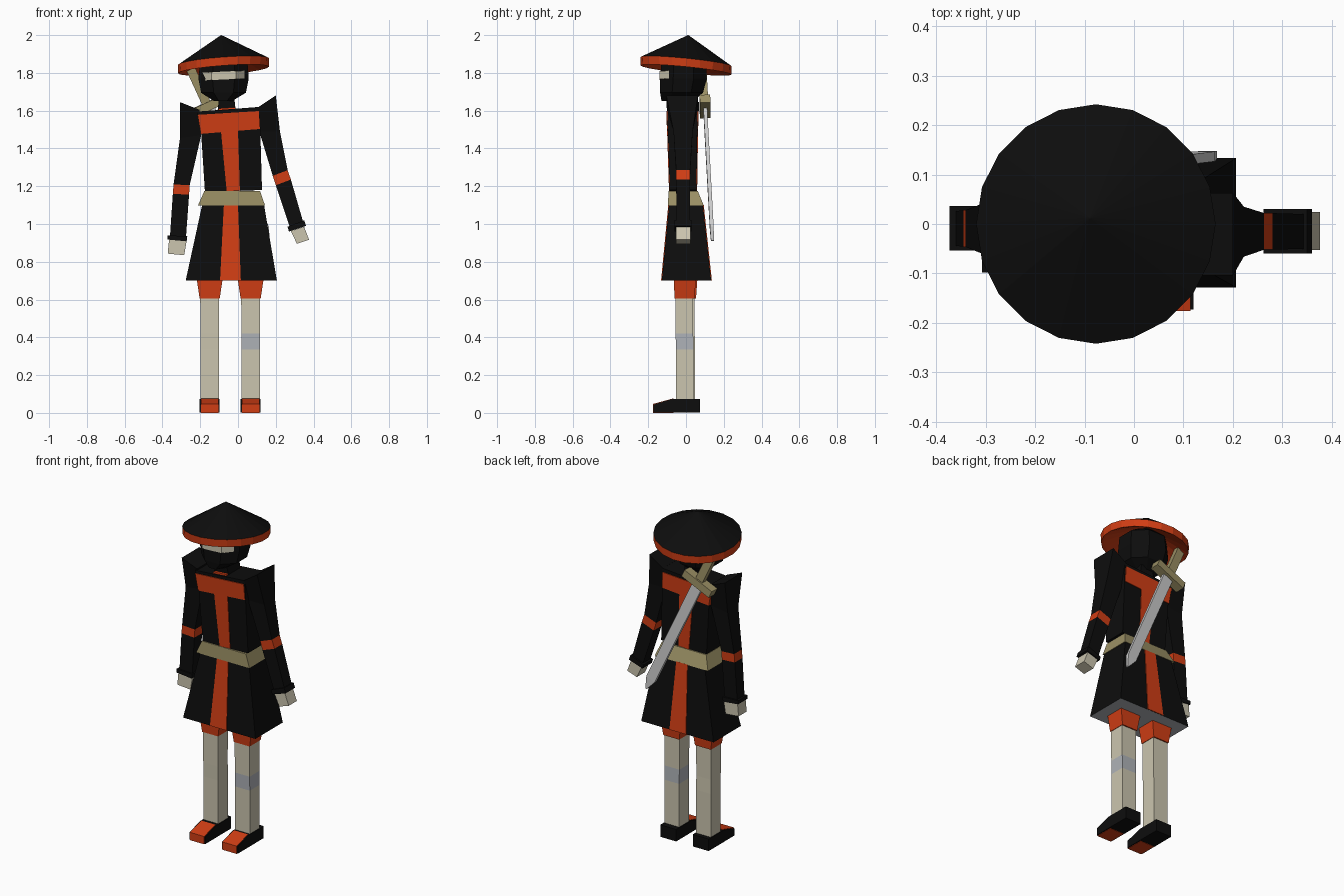
import bpy, bmesh, math
from mathutils import Vector

if "Cube" in bpy.data.objects:
    bpy.data.objects.remove(bpy.data.objects["Cube"])


def material(name, rgb):
    m = bpy.data.materials.new(name)
    m.diffuse_color = (*rgb, 1)
    m.use_nodes = True
    m.node_tree.nodes["Principled BSDF"].inputs["Base Color"].default_value = m.diffuse_color
    return m


BLACK = material("black_cloth", (0.004, 0.004, 0.004))
ORANGE = material("orange_cloth", (0.63, 0.047, 0.007))
BONE = material("bone_wraps", (0.60, 0.56, 0.43))
OLIVE = material("olive_leather", (0.33, 0.28, 0.13))
PATCH = material("grey_patch", (0.43, 0.45, 0.48))


def loft(name, rings, mats, cap_mats=None):
    """Skin equal-sized rings; one material per segment, capped at both ends."""
    mats = mats if isinstance(mats, list) else [mats] * (len(rings) - 1)
    caps = cap_mats or (mats[0], mats[-1])
    slots = list(dict.fromkeys([m for m in mats + list(caps)]))
    bm = bmesh.new()
    vs = [[bm.verts.new(p) for p in r] for r in rings]
    n = len(rings[0])
    for s, m in enumerate(mats):
        for i in range(n):
            j = (i + 1) % n
            f = bm.faces.new((vs[s][i], vs[s][j], vs[s + 1][j], vs[s + 1][i]))
            f.material_index = slots.index(m)
    for r, m in zip((vs[0], vs[-1]), caps):
        bm.faces.new(r).material_index = slots.index(m)
    bmesh.ops.remove_doubles(bm, verts=bm.verts, dist=1e-5)
    bmesh.ops.recalc_face_normals(bm, faces=bm.faces)
    me = bpy.data.meshes.new(name)
    bm.to_mesh(me)
    bm.free()
    if slots != [None]:
        for m in slots:
            me.materials.append(m)
    ob = bpy.data.objects.new(name, me)
    bpy.context.collection.objects.link(ob)
    return ob


def ring(a, b, y0, y1):
    """Rectangle spanning front-view points a, b (x, z) and depth y0..y1."""
    return [(a[0], y0, a[1]), (b[0], y0, b[1]), (b[0], y1, b[1]), (a[0], y1, a[1])]


def flat(x0, x1, y0, y1, z):
    return ring((x0, z), (x1, z), y0, y1)


def octagon(x0, x1, y0, y1, z, k=0.28):
    cx, cy = (x1 - x0) * k, (y1 - y0) * k
    return [(x0 + cx, y0, z), (x1 - cx, y0, z), (x1, y0 + cy, z), (x1, y1 - cy, z),
            (x1 - cx, y1, z), (x0 + cx, y1, z), (x0, y1 - cy, z), (x0, y0 + cy, z)]


# Tilted conical hat with orange rim and lining
HX = -0.077


def hat_ring(r, z):
    pts = []
    for i in range(20):
        a = math.tau * i / 20
        x, y = r * math.cos(a), r * math.sin(a)
        pts.append((HX + x, y, z + 0.073 * x - 0.10 * y))
    return pts


def hat_tip(z):
    return [(HX - 0.012, 0.012, z)] * 20


hat_rings = [hat_ring(0.001, 2.0), hat_ring(0.242, 1.86), hat_ring(0.24, 1.815),
             hat_ring(0.225, 1.82), hat_ring(0.001, 1.94)]
hat_rings[0] = [(x - 0.012, y + 0.012, z) for x, y, z in hat_rings[0]]
loft("hat", hat_rings, [BLACK, ORANGE, ORANGE, ORANGE])

# Masked head, eye slit and neck
loft("head", [octagon(-0.13, -0.03, -0.13, 0.04, 1.652),
              octagon(-0.195, 0.042, -0.137, 0.09, 1.695),
              octagon(-0.21, 0.057, -0.137, 0.11, 1.77),
              octagon(-0.20, 0.05, -0.13, 0.105, 1.86),
              octagon(-0.14, -0.01, -0.08, 0.06, 1.90)], BLACK)


def slit(dz):
    return [(-0.187, -0.085, 1.76 + dz), (-0.14, -0.141, 1.762 + dz),
            (-0.01, -0.141, 1.768 + dz), (0.035, -0.09, 1.77 + dz)]


loft("eye_slit", [slit(0), slit(0.042)], BONE)
loft("neck", [flat(-0.11, -0.01, -0.07, 0.04, 1.58), flat(-0.1, -0.02, -0.08, 0.04, 1.67)], BLACK)
loft("collar", [flat(-0.11, -0.01, -0.095, 0.05, 1.59), ring((-0.1, 1.612), (-0.015, 1.618), -0.09, 0.045)], ORANGE)

# Jacket body with T-shaped trim front and back
loft("jacket", [ring((-0.175, 1.17), (0.127, 1.18), -0.086, 0.055),
                ring((-0.195, 1.48), (0.118, 1.50), -0.096, 0.06),
                ring((-0.217, 1.595), (0.116, 1.62), -0.100, 0.062)], BLACK)
loft("chest_bar", [ring((-0.197, 1.477), (0.116, 1.503), -0.1, 0.064),
                   ring((-0.214, 1.578), (0.11, 1.598), -0.104, 0.066)], ORANGE)
loft("jacket_stripe", [ring((-0.06, 1.174), (0.01, 1.178), -0.09, 0.059),
                       ring((-0.09, 1.49), (0.0, 1.494), -0.1, 0.064)], ORANGE)

# Belt and flared skirt
loft("belt", [flat(-0.212, 0.143, -0.096, 0.094, 1.098),
              flat(-0.178, 0.117, -0.092, 0.062, 1.175)], OLIVE)
loft("skirt", [flat(-0.277, 0.206, -0.128, 0.133, 0.70),
               flat(-0.19, 0.138, -0.09, 0.09, 1.10)], BLACK, (PATCH, BLACK))
loft("skirt_stripe", [flat(-0.095, 0.015, -0.132, 0.137, 0.701),
                      flat(-0.075, 0.0, -0.094, 0.094, 1.10)], ORANGE)

# Arms: (outer, inner) front-view points from shoulder to fingertip
arms = {
    "left": (0.006, [((-.307, 1.645), (-.205, 1.605)), ((-.307, 1.455), (-.195, 1.47)),
                     ((-.341, 1.21), (-.256, 1.205)), ((-.345, 1.16), (-.259, 1.155)),
                     ((-.36, .935), (-.275, .935))],
             [((-.373, .94), (-.268, .935)), ((-.373, .918), (-.272, .908))],
             [((-.365, .917), (-.272, .91)), ((-.372, .843), (-.285, .835))]),
    "right": (0.0, [((.2, 1.68), (.11, 1.62)), ((.222, 1.49), (.113, 1.49)),
                    ((.263, 1.285), (.184, 1.255)), ((.28, 1.235), (.2, 1.205)),
                    ((.345, 1.01), (.275, .98))],
              [((.350, 1.02), (.262, .985)), ((.36, .99), (.27, .96))],
              [((.35, .985), (.28, .963)), ((.376, .917), (.312, .895))]),
}
depths = [(-.104, .063), (-.066, .035), (-.052, .022), (-.052, .022), (-.05, .02)]
for side, (dy, sleeve, cuff, hand) in arms.items():
    loft(side + "_sleeve", [ring(a, b, y0 + dy, y1 + dy) for (a, b), (y0, y1) in zip(sleeve, depths)],
         [BLACK, BLACK, ORANGE, BLACK])
    loft(side + "_cuff", [ring(a, b, -.06 + dy, .03 + dy) for a, b in cuff], BLACK)
    loft(side + "_hand", [ring(a, b, -.053 + dy, .024 + dy) for a, b in hand], BONE)

# Legs with short orange trousers, and two-tone shoes
for side, cx, dy in (("left", -0.15, 0.008), ("right", 0.067, 0.0)):
    def leg(w, y0, y1, z):
        return flat(cx - w, cx + w, y0 + dy, y1 + dy, z)
    loft(side + "_trouser", [leg(.053, -.06, .045, .605), leg(.068, -.065, .052, .705)], ORANGE)
    loft(side + "_leg", [leg(.049, -.053, .04, .07), leg(.049, -.053, .04, .335),
                         leg(.049, -.055, .038, .42), leg(.05, -.057, .038, .61)],
         [BONE, PATCH if side == "right" else BONE, BONE])

    def foot(w, y, z0, z1):
        return [(cx - w, y, z0), (cx + w, y, z0), (cx + w, y, z1), (cx - w, y, z1)]
    loft(side + "_shoe", [foot(.053, -.173, .002, .044), foot(.053, -.07, .002, .074),
                          foot(.053, .074, .002, .074)], BLACK)
    loft(side + "_shoe_inlay", [foot(.047, -.176, 0, .047), foot(.047, -.066, 0, .077)], ORANGE)

# Sword slung across the back
top, tip = Vector((-0.25, 0.09, 1.82)), Vector((0.165, 0.14, 0.91))
axis = (tip - top).normalized()
across = Vector((0.91, 0, 0.415)).normalized()
normal = axis.cross(across).normalized()


def sword(t, w, d):
    c = top + axis * t
    return [c + across * (w * i) + normal * (d * j) for i, j in ((-1, -1), (1, -1), (1, 1), (-1, 1))]


loft("sword_grip", [sword(0.0, .024, .018), sword(0.2, .024, .018)], OLIVE)
loft("sword_guard", [sword(0.195, .1, .028), sword(0.24, .1, .028)], OLIVE)
loft("sword_blade", [sword(0.24, .032, .01), sword(0.93, .030, .01), sword(1.0, .004, .008)], None)
